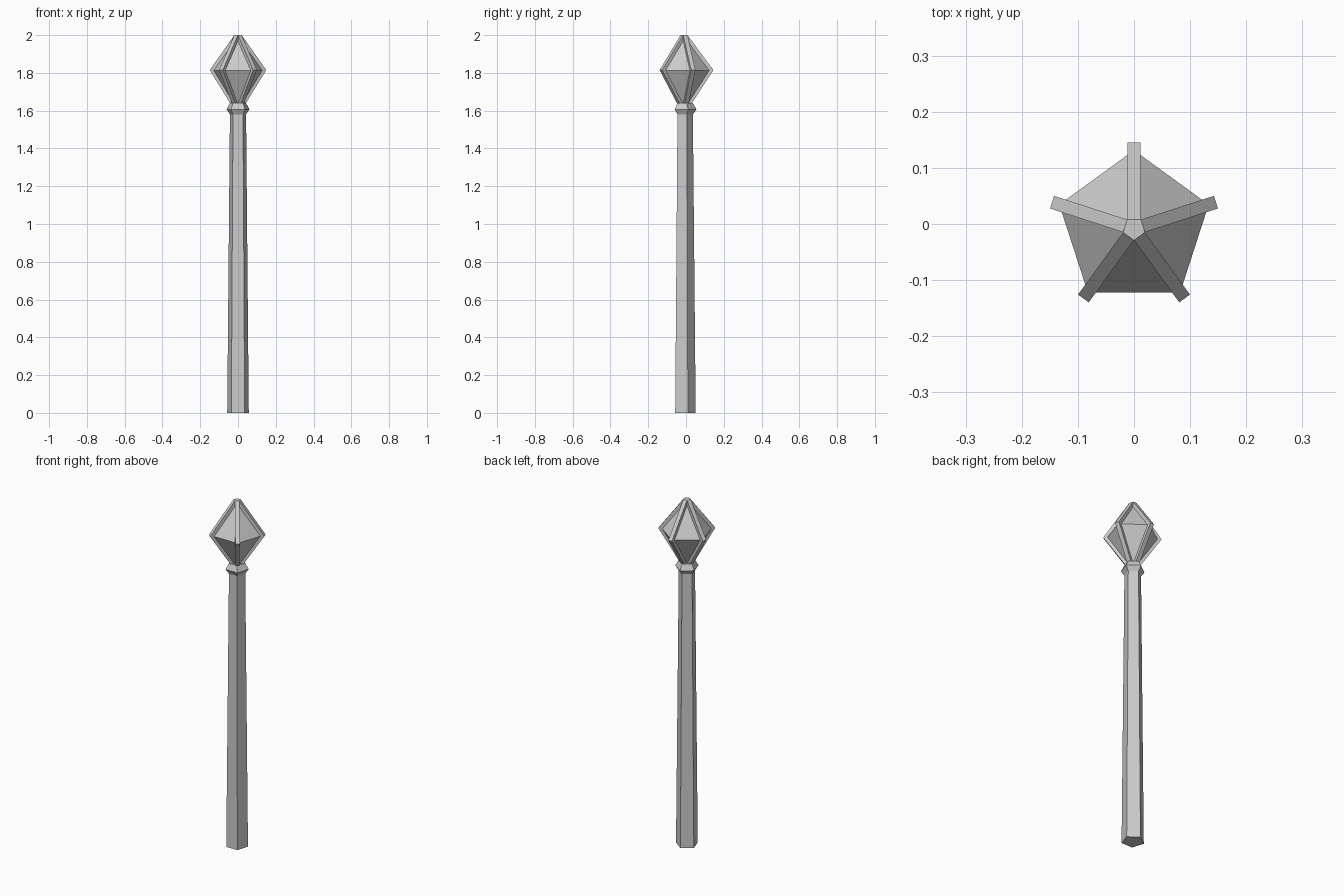
import bpy, bmesh
from math import sin, cos, radians

if "Cube" in bpy.data.objects:
    bpy.data.objects.remove(bpy.data.objects["Cube"])

CY = -0.0086          # centre of the pentagonal axis (bounding box is centred)


def finish(name, bm):
    bmesh.ops.recalc_face_normals(bm, faces=bm.faces[:])
    mesh = bpy.data.meshes.new(name)
    bm.to_mesh(mesh)
    bm.free()
    obj = bpy.data.objects.new(name, mesh)
    bpy.context.collection.objects.link(obj)
    return obj


def pentagon_loft(name, profile, start=90):
    """Five-sided solid from (radius, height) rings."""
    bm = bmesh.new()
    rings = []
    for r, z in profile:
        angles = [radians(start + 72 * i) for i in range(5)]
        rings.append([bm.verts.new((r * cos(a), CY + r * sin(a), z)) for a in angles])
    for lo, hi in zip(rings, rings[1:]):
        for i in range(5):
            j = (i + 1) % 5
            bm.faces.new((lo[i], lo[j], hi[j], hi[i]))
    bm.faces.new(rings[0])
    bm.faces.new(rings[-1])
    return finish(name, bm)


def rib(name, profile, angle, half):
    """Flat bar: (radius, height) outline given thickness, turned round the axis."""
    bm = bmesh.new()
    c, s = cos(radians(angle)), sin(radians(angle))
    sides = [[bm.verts.new((r * c - w * s, CY + r * s + w * c, z)) for r, z in profile]
             for w in (-half, half)]
    n = len(profile)
    for i in range(n):
        j = (i + 1) % n
        bm.faces.new((sides[0][i], sides[0][j], sides[1][j], sides[1][i]))
    bm.faces.new(sides[0])
    bm.faces.new(sides[1])
    return finish(name, bm)


# Tapered shaft and flared collar
pentagon_loft("shaft", [(0.06, 0), (0.045, 1.58)])
pentagon_loft("collar", [(0.045, 1.58), (0.064, 1.607), (0.045, 1.64)])

# Faceted head with a small flat cap
pentagon_loft("gem", [(0.026, 1.635), (0.14, 1.813), (0.012, 1.985)])
pentagon_loft("cap", [(0.0205, 1.97), (0.0205, 2.0)], start=54)

# Ribs over the five corners of the head
outline = [(0.0166, 2.0), (0.1535, 1.815), (0.037, 1.635),
           (0.015, 1.635), (0.125, 1.813), (0.0166, 1.97)]
for k in range(5):
    rib(f"rib_{k + 1}", outline, 90 + 72 * k, 0.0118)
